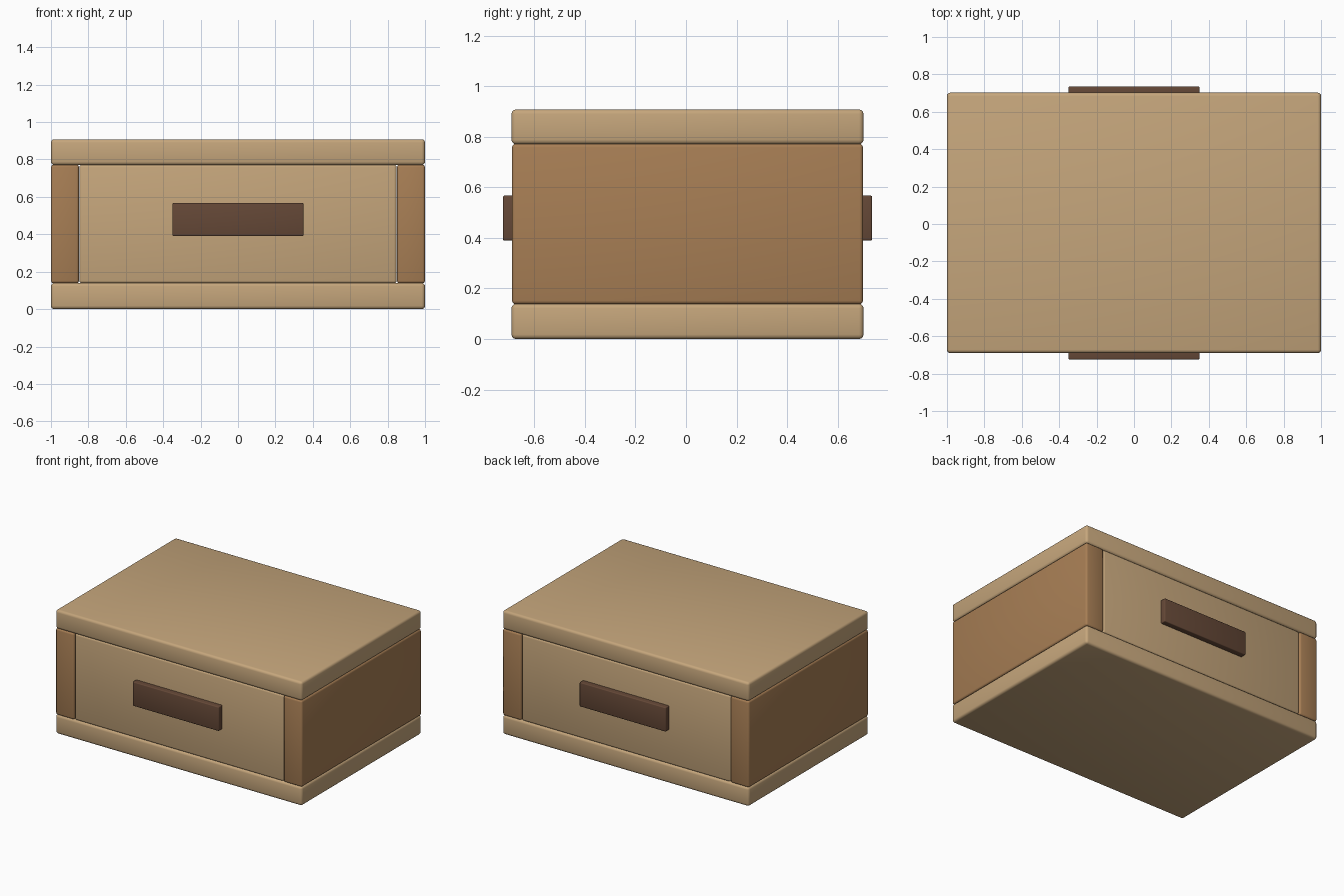
import bpy

if "Cube" in bpy.data.objects:
    bpy.data.objects.remove(bpy.data.objects["Cube"])

def material(name, color):
    m = bpy.data.materials.new(name)
    m.diffuse_color = (*color, 1)
    m.use_nodes = True
    m.node_tree.nodes["Principled BSDF"].inputs["Base Color"].default_value = m.diffuse_color
    return m

light_wood = material("light_wood", (0.56, 0.38, 0.20))
mid_wood = material("mid_wood", (0.39, 0.21, 0.09))
dark_wood = material("dark_wood", (0.13, 0.065, 0.038))

CY = 0.006  # the box body sits slightly behind the origin

def box(name, lo, hi, mat, bevel):
    bpy.ops.mesh.primitive_cube_add(size=1, location=[(a + b) / 2 for a, b in zip(lo, hi)])
    ob = bpy.context.object
    ob.name = name
    ob.scale = [b - a for a, b in zip(lo, hi)]
    bpy.ops.object.transform_apply(location=False, rotation=False, scale=True)
    ob.data.materials.append(mat)
    mod = ob.modifiers.new("rounded_edges", 'BEVEL')
    mod.width = bevel
    mod.segments = 3
    bpy.ops.object.modifier_apply(modifier=mod.name)
    bpy.ops.object.shade_smooth_by_angle()
    return ob

# Base and lid slabs
for name, z0, z1 in (("base", 0, 0.14), ("lid", 0.77, 0.908)):
    box(name, (-1, CY - 0.696, z0), (1, CY + 0.696, z1), light_wood, 0.018)

# Side walls
for name, s in (("left_wall", -1), ("right_wall", 1)):
    box(name, (s * 0.925 - 0.075, CY - 0.694, 0.138), (s * 0.925 + 0.075, CY + 0.694, 0.772),
        mid_wood, 0.014)

# Front and back panels with their handles
for name, s in (("front", -1), ("back", 1)):
    def span(a, b):
        return sorted((CY + s * a, CY + s * b))
    y0, y1 = span(0.55, 0.69)
    box(name + "_panel", (-0.848, y0, 0.138), (0.848, y1, 0.772), light_wood, 0.014)
    y0, y1 = span(0.66, 0.73)
    box(name + "_handle", (-0.35, y0, 0.39), (0.35, y1, 0.567), dark_wood, 0.006)
